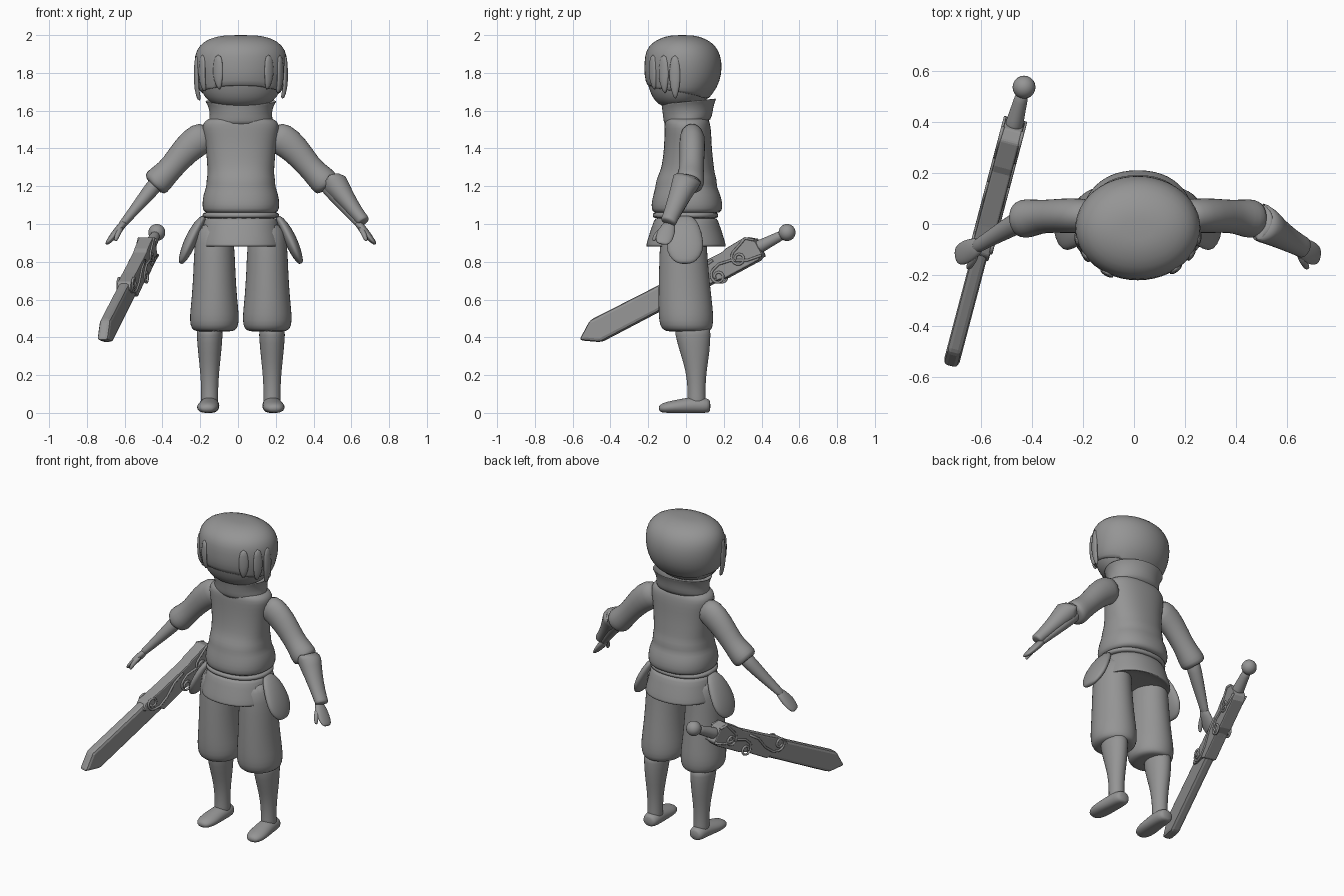
import bpy, bmesh, math
from mathutils import Vector, Matrix

cube = bpy.data.objects.get("Cube")
if cube:
    bpy.data.objects.remove(cube, do_unlink=True)

grey = bpy.data.materials.new("plain_grey")
grey.use_nodes = True
grey.diffuse_color = (0.3, 0.3, 0.3, 1)
grey.node_tree.nodes["Principled BSDF"].inputs["Base Color"].default_value = (0.3, 0.3, 0.3, 1)

CX = 0.015  # the body's centre line
X, Y, Z = Vector((1, 0, 0)), Vector((0, 1, 0)), Vector((0, 0, 1))


def finish(name, bm, subdiv=1, smooth=True):
    bmesh.ops.recalc_face_normals(bm, faces=bm.faces)
    me = bpy.data.meshes.new(name)
    bm.to_mesh(me)
    bm.free()
    for p in me.polygons:
        p.use_smooth = smooth
    me.materials.append(grey)
    ob = bpy.data.objects.new(name, me)
    bpy.context.collection.objects.link(ob)
    if subdiv:
        ob.modifiers.new("smooth", "SUBSURF").levels = subdiv
        ob.modifiers["smooth"].render_levels = subdiv
    return ob


def skin(rings, caps=True):
    """Join closed rings of points into a tube."""
    bm = bmesh.new()
    loops = [[bm.verts.new(p) for p in r] for r in rings]
    n = len(loops[0])
    for lo, hi in zip(loops, loops[1:]):
        for i in range(n):
            j = (i + 1) % n
            bm.faces.new((lo[i], lo[j], hi[j], hi[i]))
    if caps:
        bm.faces.new(loops[0])
        bm.faces.new(loops[-1])
    return bm


def ellipse(c, a, b, ra, rb, n, power=1.0):
    def bend(v):
        return math.copysign(abs(v) ** power, v)
    angles = [2 * math.pi * i / n for i in range(n)]
    return [c + a * ra * bend(math.cos(t)) + b * rb * bend(math.sin(t)) for t in angles]


def loft(rows, cx=CX, tilt=0, n=24, power=1.0, caps=True):
    """Stack level sections given as (centre y, z, half width, half depth)."""
    rings = []
    for cy, z, rx, ry in rows:
        ring = ellipse(Vector((cx, cy, z)), X, Y, rx, ry, n, power)
        rings.append([p + Z * tilt * p.y for p in ring])
    return skin(rings, caps)


def tube(path, ref=Y, n=14):
    """Sweep sections along a path of (point, radius across, radius along ref)."""
    pts = [Vector(p[0]) for p in path]
    rings = []
    for i, (_, ra, rb) in enumerate(path):
        t = (pts[min(i + 1, len(pts) - 1)] - pts[max(i - 1, 0)]).normalized()
        a = t.cross(ref).normalized()
        rings.append(ellipse(pts[i], a, a.cross(t), ra, rb, n))
    return skin(rings)


# Head and hair
skull = [(-.03, 1.61, .09, .07), (-.03, 1.635, .16, .125), (-.03, 1.67, .2, .155),
         (-.02, 1.72, .228, .187), (-.017, 1.79, .245, .207), (-.015, 1.86, .25, .207),
         (-.02, 1.92, .24, .195), (-.02, 1.967, .2, .155), (-.02, 1.994, .13, .09), (-.02, 2.0, .06, .04)]
finish("head", loft([(cy, z, rx * .96, ry * .96) for cy, z, rx, ry in skull[:-2]]))
bm = loft(skull)
bmesh.ops.bisect_plane(bm, geom=bm.verts[:] + bm.edges[:] + bm.faces[:], clear_inner=True,
                       plane_co=(0, -.2, 1.725), plane_no=(0, .2, 1))
hair = finish("hair", bm)
shell = hair.modifiers.new("thickness", "SOLIDIFY")
shell.thickness, shell.offset = .02, -1
hair.modifiers.move(1, 0)

# Locks of hair lying over the temples
for i, (deg, low) in enumerate([(-148, 1.7), (-167, 1.65), (-120, 1.71), (-30, 1.69), (-12, 1.66), (-52, 1.71)]):
    t = math.radians(deg)
    out = Vector((math.cos(t), math.sin(t), 0))
    path = []
    for f, grow, wide in [(0, .97, .02), (.4, .995, .034), (.75, .985, .028), (1, .91, .006)]:
        z = 1.9 + (low - 1.9) * f
        p = (CX + .245 * grow * out.x, -.017 + .205 * grow * out.y, z)
        path.append((p, wide, .012))
    finish(f"hair_lock_{i + 1}", tube(path, out, 10))

# Collar, tunic, belt and skirt
finish("collar", loft([(.005, 1.52, .185, .12), (.01, 1.56, .165, .13), (.01, 1.6, .167, .135),
                       (.013, 1.635, .18, .142), (.015, 1.648, .192, .148), (.015, 1.65, .185, .14),
                       (.01, 1.61, .15, .11)], tilt=.1))
finish("tunic", loft([(.005, 1.055, .18, .165), (.005, 1.065, .2, .185), (.005, 1.1, .207, .192),
                      (.005, 1.16, .2, .178), (0, 1.195, .183, .163), (.003, 1.23, .184, .163),
                      (.005, 1.27, .176, .147), (.01, 1.31, .18, .138), (.01, 1.4, .185, .127),
                      (.01, 1.48, .2, .125), (.007, 1.53, .207, .122), (.005, 1.555, .18, .115),
                      (.005, 1.57, .13, .1)], power=.88))
finish("belt", loft([(-.003, 1.03, .19, .163), (-.003, 1.034, .205, .175), (-.003, 1.058, .205, .175),
                     (-.003, 1.064, .19, .163)], power=.9))
finish("skirt", loft([(0, .9, .19, .17), (0, .882, .212, .198), (0, .88, .222, .212), (0, .886, .226, .214),
                      (0, .95, .212, .195), (0, 1.02, .196, .17), (0, 1.04, .19, .165)], power=.9))

for side, word in ((1, "left"), (-1, "right")):
    def at(x, y, z):
        return Vector((CX + side * x, y, z))

    # Armhole rim and sleeve
    finish(f"{word}_sleeve", tube([
        (at(.16, .03, 1.47), .07, .06), (at(.215, .033, 1.455), .092, .07), (at(.29, .033, 1.395), .08, .07),
        (at(.365, .03, 1.3), .066, .065), (at(.41, .025, 1.255), .073, .074), (at(.445, .02, 1.22), .08, .08),
        (at(.465, .018, 1.2), .068, .068), (at(.463, .018, 1.202), .04, .04)]))
    # Forearm, hand and thumb
    finish(f"{word}_forearm", tube([
        (at(.42, .03, 1.25), .045, .045), (at(.48, 0, 1.175), .042, .045), (at(.55, -.04, 1.09), .031, .036),
        (at(.617, -.08, 1.01), .022, .028), (at(.64, -.093, .983), .02, .028)]))
    finish(f"{word}_hand", tube([
        (at(.61, -.078, 1.015), .018, .024), (at(.64, -.095, .98), .022, .042), (at(.672, -.11, .94), .02, .05),
        (at(.7, -.122, .907), .014, .042), (at(.713, -.126, .893), .007, .026)]))
    finish(f"{word}_thumb", tube([
        (at(.63, -.11, .985), .014, .016), (at(.648, -.148, .955), .015, .015),
        (at(.66, -.168, .925), .013, .013), (at(.665, -.172, .908), .006, .006)], X, 10))
    # Hip flap
    finish(f"{word}_hip_flap", tube([
        (at(.19, -.003, 1.045), .012, .04), (at(.222, -.003, 1.0), .03, .075), (at(.262, -.005, .92), .035, .1),
        (at(.29, -.006, .855), .032, .102), (at(.312, -.006, .805), .02, .065), (at(.32, -.006, .79), .01, .03)]))
    # Baggy trouser leg, shin and foot
    x = CX + side
    finish(f"{word}_trouser_leg", loft([
        (-.01, 1.02, .085, .12), (-.015, .9, .108, .125), (-.012, .75, .112, .133), (-.005, .6, .122, .143),
        (0, .52, .132, .147), (.002, .46, .13, .143), (.008, .435, .112, .125), (.01, .43, .08, .1)],
        cx=CX + side * .14, n=20))
    finish(f"{word}_shin", loft([
        (.035, .47, .07, .098), (.035, .42, .071, .097), (.047, .32, .063, .08), (.054, .22, .051, .055),
        (.056, .12, .045, .047), (.056, .06, .047, .05), (.056, .03, .045, .05)], cx=CX + side * .165, n=16))
    foot = tube([(at(.165, .13, .035), .03, .03), (at(.165, .115, .035), .042, .05), (at(.165, .06, .04), .05, .054),
                 (at(.17, 0, .035), .045, .056), (at(.175, -.07, .03), .036, .062),
                 (at(.178, -.12, .025), .03, .05), (at(.178, -.145, .02), .014, .026)], X)
    for v in foot.verts:
        v.co.z = max(v.co.z, 0)
    finish(f"{word}_foot", foot)

# Bracer over the left forearm only
def left(x, y, z):
    return Vector((CX + x, y, z))
finish("left_bracer", tube([
    (left(.5, 0, 1.21), .04, .04), (left(.475, .01, 1.247), .077, .075), (left(.48, .008, 1.24), .083, .082),
    (left(.52, -.018, 1.185), .062, .066), (left(.58, -.055, 1.1), .045, .052), (left(.635, -.085, 1.03), .036, .043),
    (left(.65, -.093, 1.012), .038, .046), (left(.652, -.095, 1.008), .022, .03)]))

# Sword frame: along the length, through the thickness, across the width
along = Vector((.264, 1, .515)).normalized()
thick = along.cross(Z).normalized()
wide = thick.cross(along)
if wide.z < 0:
    wide.negate()
pommel = Vector((-.43, .535, .955))


def on_sword(s, w, n=0):
    return pommel + along * s + wide * w + thick * n


def plate(name, outline, half, bevel):
    bm = skin([[on_sword(s, w, n) for s, w in outline] for n in (-half, half)])
    ob = finish(name, bm, 0, False)
    edge = ob.modifiers.new("edge", "BEVEL")
    edge.width, edge.segments = bevel, 2
    return ob


plate("blade", [(-.3, .06), (-1.17, .064), (-1.27, -.005), (-1.17, -.066), (-.3, -.06)], .031, .018)
plate("scabbard", [(-.17, .045), (-.21, .078), (-.33, .07), (-.36, .062), (-.6, .063), (-.72, .068),
                   (-.76, .04), (-.72, 0), (-.66, -.03), (-.63, -.068), (-.45, -.06), (-.4, -.07),
                   (-.2, -.066), (-.165, -.05)], .039, .008)


# Raised scrollwork on both faces, each line ending in a curl
def scroll(name, line, turn, n):
    pts = list(line)
    (s0, w0), (s1, w1) = pts[-2:]
    heading = math.atan2(w1 - w0, s1 - s0)
    for i in range(14):
        heading += turn * (.3 + .035 * i)
        s, w = pts[-1]
        pts.append((s + .016 * math.cos(heading), w + .016 * math.sin(heading)))
    finish(name, tube([(on_sword(s, w, n), .007, .007) for s, w in pts], thick, 8), 0)


for face, word in ((1, "outer"), (-1, "inner")):
    n = face * .04
    scroll(f"{word}_scroll_upper", [(-.17, .04), (-.21, .07), (-.26, .05), (-.3, .035)], 1, n)
    scroll(f"{word}_scroll_middle", [(-.17, -.05), (-.25, -.04), (-.33, 0), (-.4, .012), (-.44, 0)], 1, n)
    scroll(f"{word}_scroll_lower", [(-.42, .045), (-.5, .035), (-.58, -.005), (-.65, -.02), (-.69, -.008)], -1, n)

# Grip and pommel
finish("sword_grip", tube([(on_sword(s, 0), r, r) for s, r in
                           [(-.2, .036), (-.16, .036), (-.12, .032), (-.06, .028), (-.02, .025)]], thick))
bm = bmesh.new()
bmesh.ops.create_uvsphere(bm, u_segments=20, v_segments=12, radius=.045, matrix=Matrix.Translation(pommel))
finish("sword_pommel", bm, 0)
